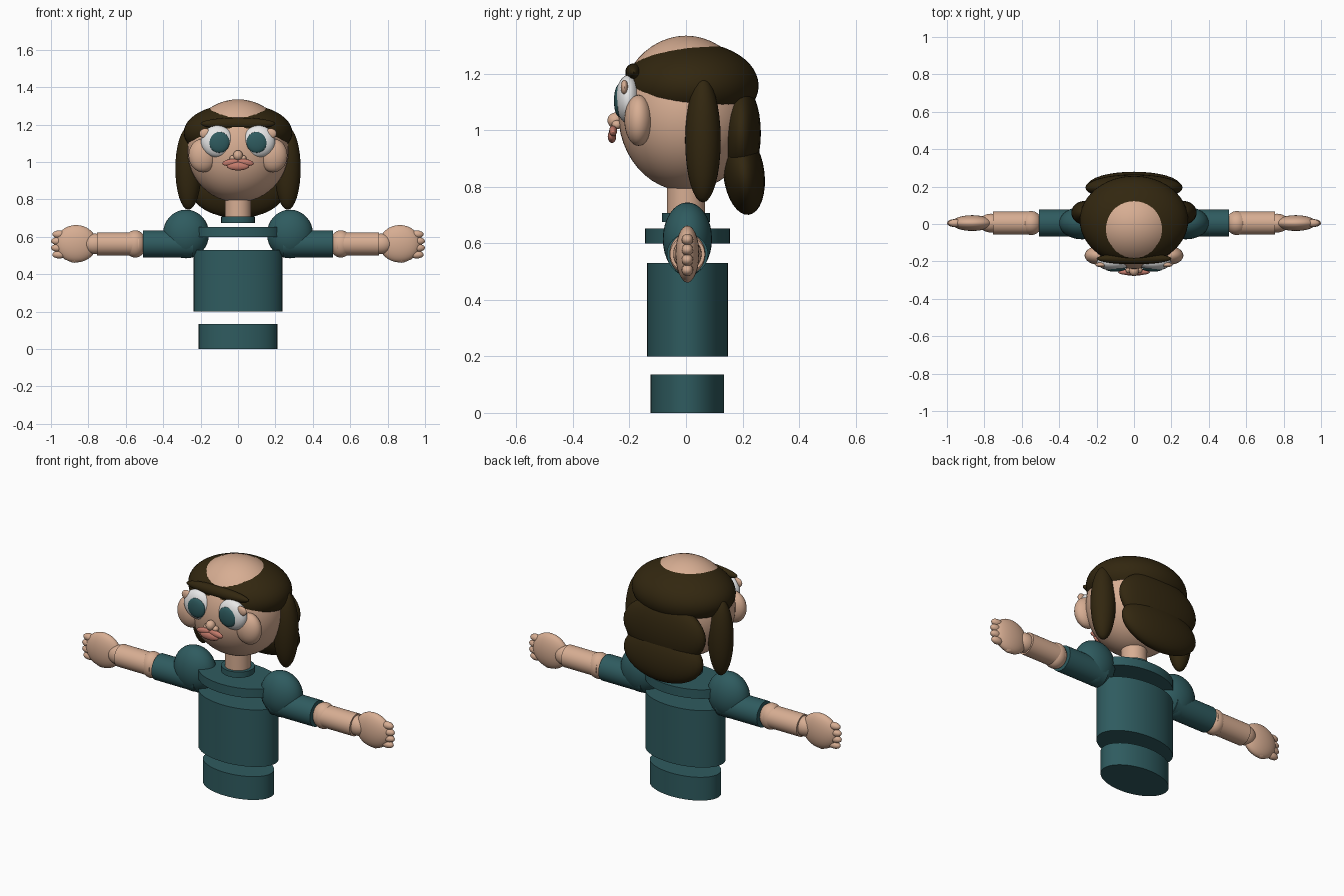
import bpy
import math

cube = bpy.data.objects.get("Cube")
if cube:
    bpy.data.objects.remove(cube, do_unlink=True)


def material(name, rgb):
    m = bpy.data.materials.new(name)
    m.use_nodes = True
    m.diffuse_color = (*rgb, 1)
    m.node_tree.nodes["Principled BSDF"].inputs["Base Color"].default_value = (*rgb, 1)
    return m


SKIN = material("skin", (0.68, 0.42, 0.29))
TEAL = material("teal cloth", (0.028, 0.105, 0.115))
HAIR = material("dark brown hair", (0.032, 0.02, 0.005))
WHITE = material("eye white", (0.8, 0.8, 0.8))
LIP = material("lip pink", (0.56, 0.2, 0.15))


def finish(name, mat):
    ob = bpy.context.object
    ob.name = name
    ob.data.materials.append(mat)
    bpy.ops.object.transform_apply(location=False, rotation=False, scale=True)
    bpy.ops.object.shade_smooth_by_angle(angle=math.radians(40))
    return ob


def ball(name, mat, loc, radii, rot=(0, 0, 0), seg=32):
    """Ellipsoid with the given radii."""
    bpy.ops.mesh.primitive_uv_sphere_add(segments=seg, ring_count=seg // 2, radius=1,
                                         location=loc, rotation=rot)
    bpy.context.object.scale = radii
    return finish(name, mat)


def drum(name, mat, z0, z1, rx, ry, y=0.005):
    """Upright elliptical cylinder between two heights."""
    bpy.ops.mesh.primitive_cylinder_add(vertices=48, radius=1, depth=z1 - z0,
                                        location=(0, y, (z0 + z1) / 2))
    bpy.context.object.scale = (rx, ry, 1)
    return finish(name, mat)


def tube(name, mat, x0, x1, r, z):
    """Cylinder lying along x."""
    bpy.ops.mesh.primitive_cylinder_add(vertices=32, radius=r, depth=abs(x1 - x0),
                                        location=((x0 + x1) / 2, 0.005, z),
                                        rotation=(0, math.pi / 2, 0))
    return finish(name, mat)


# Body
drum("hips", TEAL, 0, 0.135, 0.21, 0.13)
drum("torso", TEAL, 0.2, 0.53, 0.237, 0.143)
drum("shoulder_yoke", TEAL, 0.6, 0.652, 0.235, 0.15)
drum("collar", TEAL, 0.675, 0.708, 0.09, 0.085, 0)
drum("neck", SKIN, 0.69, 0.84, 0.07, 0.068, 0)

# Head and hair
ball("head", SKIN, (0, 0, 1.06), (0.27, 0.24, 0.275), seg=48)
ball("hair_cap", HAIR, (0, 0.02, 1.158), (0.29, 0.237, 0.154), seg=48)
ball("fringe", HAIR, (0, -0.185, 1.205), (0.2, 0.03, 0.032))
ball("back_hair_upper", HAIR, (0, 0.195, 0.99), (0.26, 0.07, 0.17))
ball("back_hair_lower", HAIR, (0, 0.205, 0.845), (0.25, 0.073, 0.145), (0.12, 0, 0))

# Nose and mouth
ball("nose_tip", SKIN, (0, -0.25, 1.035), (0.026, 0.028, 0.028), seg=20)
ball("lower_lip", LIP, (0, -0.262, 0.978), (0.06, 0.015, 0.023), seg=24)

for s, side in ((1, "left"), (-1, "right")):
    # Face and side hair
    ball(side + "_hair_lock", HAIR, (s * 0.265, 0.06, 0.965), (0.07, 0.063, 0.22))
    ball(side + "_cheek", SKIN, (s * 0.187, -0.168, 1.035), (0.077, 0.05, 0.09))
    ball(side + "_eye", WHITE, (s * 0.11, -0.205, 1.11), (0.088, 0.044, 0.085))
    ball(side + "_iris", TEAL, (s * 0.1, -0.238, 1.105), (0.055, 0.017, 0.056))
    ball(side + "_eyelid", SKIN, (s * 0.175, -0.218, 1.152), (0.032, 0.013, 0.027), seg=20)
    ball(side + "_nostril", SKIN, (s * 0.028, -0.245, 1.02), (0.017, 0.018, 0.016), seg=16)
    ball(side + "_upper_lip", LIP, (s * 0.038, -0.258, 0.998), (0.047, 0.014, 0.018),
         (0, s * 0.15, 0), seg=24)

    # Arm
    ball(side + "_shoulder", TEAL, (s * 0.278, 0.005, 0.615), (0.123, 0.087, 0.13))
    tube(side + "_sleeve", TEAL, s * 0.24, s * 0.508, 0.073, 0.562)
    ball(side + "_elbow", SKIN, (s * 0.55, 0.005, 0.562), (0.06, 0.064, 0.073))
    tube(side + "_forearm", SKIN, s * 0.53, s * 0.755, 0.062, 0.562)
    ball(side + "_wrist", SKIN, (s * 0.765, 0.005, 0.562), (0.065, 0.05, 0.055))

    # Hand
    ball(side + "_palm", SKIN, (s * 0.865, 0.005, 0.563), (0.11, 0.042, 0.1))
    ball(side + "_thumb", SKIN, (s * 0.865, 0.005, 0.483), (0.036, 0.02, 0.02),
         (0, s * 0.3, 0), seg=16)
    for i in range(4):
        reach = 0.962 if i in (1, 2) else 0.955
        ball(f"{side}_finger_{i + 1}", SKIN, (s * reach, 0.005, 0.505 + i * 0.036),
             (0.038, 0.021, 0.021), seg=16)
